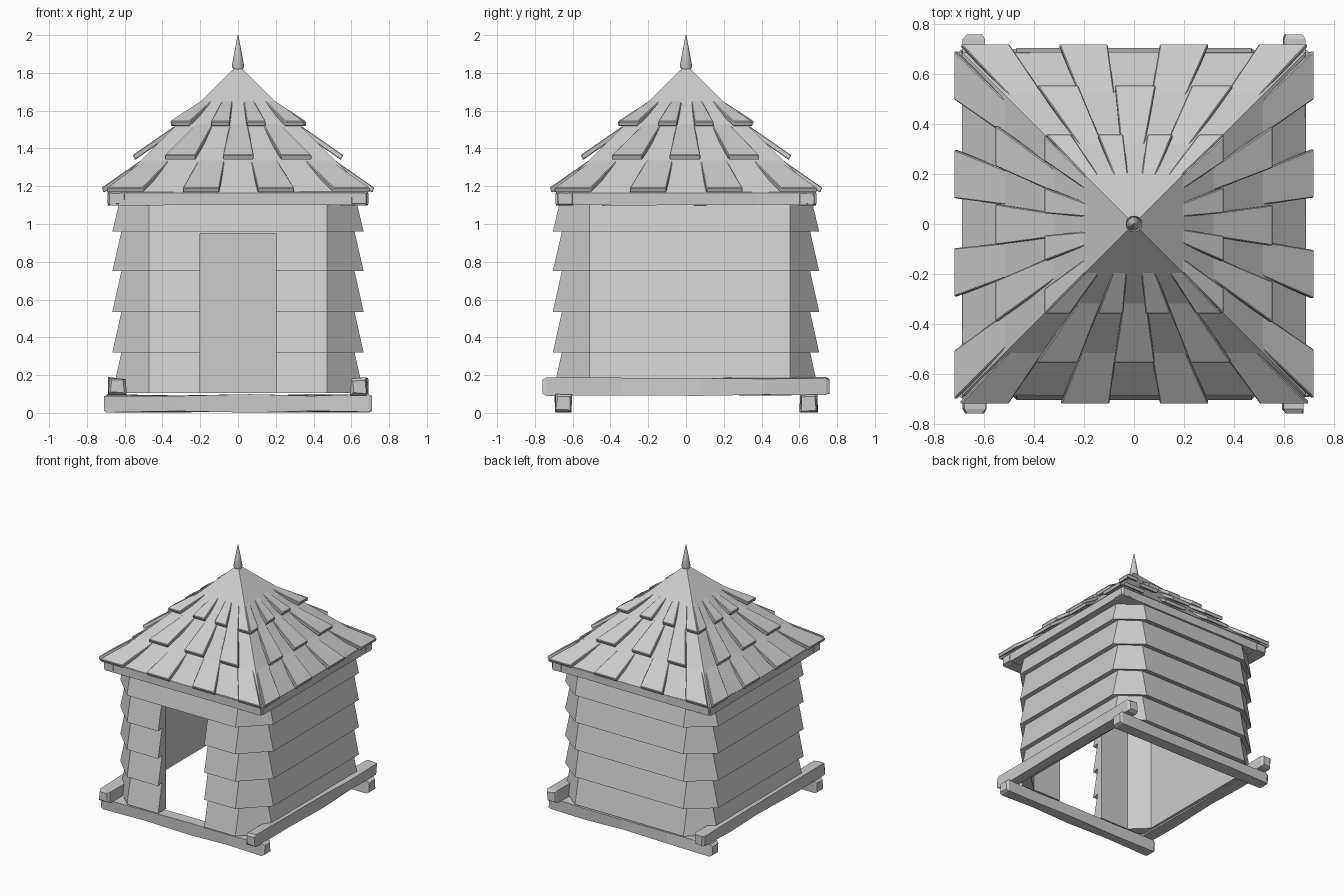
import bpy, bmesh, math, random
from mathutils import Vector, Matrix

if "Cube" in bpy.data.objects:
    bpy.data.objects.remove(bpy.data.objects["Cube"])

random.seed(4)


def loft(name, rings, close=False, bevel=0.0, rot=0.0):
    """Skin a list of equal-length point rings; cap the ends, or join last to first."""
    bm = bmesh.new()
    vs = [[bm.verts.new(p) for p in r] for r in rings]
    n = len(vs[0])
    pairs = list(zip(vs, vs[1:])) + ([(vs[-1], vs[0])] if close else [])
    for a, b in pairs:
        for i in range(n):
            j = (i + 1) % n
            bm.faces.new((a[i], a[j], b[j], b[i]))
    if not close:
        bm.faces.new(vs[0])
        bm.faces.new(vs[-1])
    bmesh.ops.recalc_face_normals(bm, faces=bm.faces)
    if bevel:
        bmesh.ops.bevel(bm, geom=bm.edges[:], offset=bevel, segments=1, affect='EDGES')
    bm.transform(Matrix.Rotation(rot, 4, 'Z'))
    me = bpy.data.meshes.new(name)
    bm.to_mesh(me)
    bm.free()
    ob = bpy.data.objects.new(name, me)
    bpy.context.collection.objects.link(ob)
    return ob


def beam(name, along_x, offset, z0, half, width=0.1, height=0.1, rough=0.012):
    """Roughly hewn square log with chamfered ends."""
    rings = []
    for t, s in ((-1, .8), (-.975, 1), (-.45, 1), (.1, 1), (.55, 1), (.975, 1), (1, .8)):
        ring = []
        for u, v in ((-1, -1), (1, -1), (1, 1), (-1, 1)):
            a = offset + u * (width / 2 * s - random.uniform(0, rough))
            z = z0 + height / 2 + v * (height / 2 * s - random.uniform(0, rough))
            ring.append((t * half, a, z) if along_x else (a, t * half, z))
        rings.append(ring)
    return loft(name, rings)


# base logs: front/back on the ground, side logs resting across them
for s, nm in ((-1, "front"), (1, "back")):
    beam("base_log_" + nm, True, s * 0.65, 0.0, 0.71)
for s, nm in ((-1, "left"), (1, "right")):
    beam("base_log_" + nm, False, s * 0.64, 0.09, 0.76)


# clapboard walls: chamfered plan, each row leaning out to a lip
def plan(z, x, y, fx=0.47, front=-0.51, back=0.55):
    return [(fx, -y, z), (x, front, z), (x, back, z), (fx, y, z),
            (-fx, y, z), (-x, back, z), (-x, front, z), (-fx, -y, z)]


levels = [0.105, 0.32, 0.535, 0.75, 0.96, 1.13]
rings = []
for lo, hi in zip(levels, levels[1:]):
    k = min(1, (hi - lo) / 0.21) * 0.05
    rings.append(plan(lo, 0.665, 0.705))
    rings.append(plan(hi + 0.01 * (hi < 1.1), 0.665 - k, 0.705 - k))
rings += [plan(1.13, 0.575, 0.61, 0.45, -0.49, 0.53),
          plan(0.105, 0.575, 0.61, 0.45, -0.49, 0.53)]
walls = loft("clapboard_walls", rings, close=True)

# doorway cut
bpy.ops.mesh.primitive_cube_add(size=1, location=(0, -0.65, 0.45))
cutter = bpy.context.object
cutter.name = "doorway_cutter"
cutter.scale = (0.4, 0.4, 1.0)
cutter.hide_render = True
mod = walls.modifiers.new("doorway", 'BOOLEAN')
mod.operation = 'DIFFERENCE'
mod.solver = 'EXACT'
mod.object = cutter
bpy.context.view_layer.objects.active = walls
bpy.ops.object.modifier_apply(modifier=mod.name)
bpy.data.objects.remove(cutter, do_unlink=True)

# eave beams under the roof edge
for s, nm in ((-1, "front"), (1, "back")):
    beam("eave_beam_" + nm, True, s * 0.64, 1.097, 0.69, 0.1, 0.075, 0.005)
for s, nm in ((-1, "left"), (1, "right")):
    beam("eave_beam_" + nm, False, s * 0.64, 1.097, 0.69, 0.1, 0.075, 0.005)

# roof pyramid
square = [(-1, -1), (1, -1), (1, 1), (-1, 1)]
loft("roof_pyramid", [[(u * r, v * r, z) for u, v in square]
                      for r, z in ((0.69, 1.165), (0.004, 1.84))])

# shingles: three tiers tapering toward the apex, lifted at the lower end
# (tip radius, tip z, inner radius, inner z, half width, centres)
tiers = [
    (0.722, 1.192, 0.47, 1.368, 0.097, (-0.6, -0.2, 0.2, 0.6)),
    (0.557, 1.365, 0.29, 1.550, 0.082, (-0.31, 0, 0.31)),
    (0.360, 1.543, 0.17, 1.668, 0.051, (-0.305, -0.1, 0.1, 0.305)),
]
for t, (r0, z0, r1, z1, hw, centres) in enumerate(tiers):
    for side in range(4):
        for i, c in enumerate(centres):
            rings = []
            for r, z in ((r0, z0), (r1, z1)):
                k = r / r0
                skew = random.uniform(-0.006, 0.006)
                a, b = (c - hw) * k + skew, (c + hw) * k + skew
                rings.append([(a, -r, z), (b, -r, z),
                              (b, -r + 0.012, z - 0.026), (a, -r + 0.012, z - 0.026)])
            loft(f"shingle_{t}_{side}_{i}", rings, bevel=0.004, rot=side * math.pi / 2)

# finial spike
circle = [(math.cos(i * math.pi / 6), math.sin(i * math.pi / 6)) for i in range(12)]
finial = loft("finial", [[(c * r, s * r, z) for c, s in circle] for r, z in
                         ((0.022, 1.81), (0.033, 1.833), (0.019, 1.91), (0.002, 2.0))])
bpy.ops.object.select_all(action='DESELECT')
finial.select_set(True)
bpy.context.view_layer.objects.active = finial
bpy.ops.object.shade_smooth_by_angle(angle=math.radians(35))
